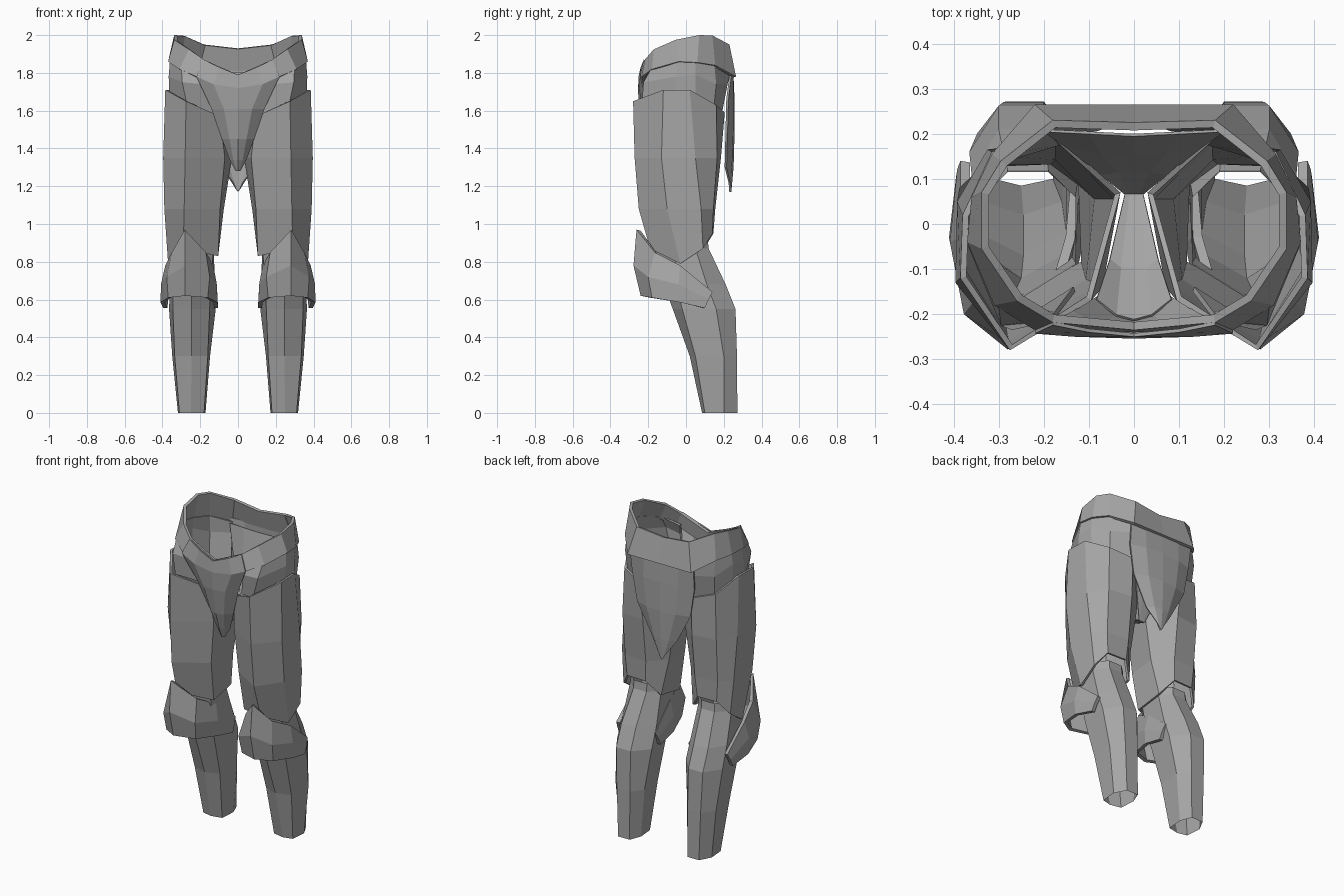
import bpy, bmesh
from mathutils import Vector

if "Cube" in bpy.data.objects:
    bpy.data.objects.remove(bpy.data.objects["Cube"], do_unlink=True)

grey = bpy.data.materials.new("plate_grey")
grey.use_nodes = True
colour = (0.38, 0.38, 0.38, 1)
grey.diffuse_color = colour
bsdf = grey.node_tree.nodes["Principled BSDF"]
bsdf.inputs["Base Color"].default_value = colour
bsdf.inputs["Roughness"].default_value = 0.7


def level(z, *xy):
    """A row of points at one height."""
    return [(x, y, z) for x, y in xy]


def loft(name, rows, core, closed=False, thick=0.0):
    """Skin rows of points, face away from core, mirror to the other side, thicken inward."""
    bm = bmesh.new()
    grid = [[bm.verts.new(p) for p in row] for row in rows]
    n = len(rows[0])
    for a, b in zip(grid, grid[1:]):
        for i in range(n if closed else n - 1):
            j = (i + 1) % n
            bm.faces.new((a[i], a[j], b[j], b[i]))
    bm.normal_update()
    out = sum(f.normal.dot(f.calc_center_median() - Vector(core)) * f.calc_area() for f in bm.faces)
    if out < 0:
        bmesh.ops.reverse_faces(bm, faces=bm.faces)
    me = bpy.data.meshes.new(name)
    bm.to_mesh(me)
    bm.free()
    me.materials.append(grey)
    ob = bpy.data.objects.new(name, me)
    bpy.context.collection.objects.link(ob)
    mirror = ob.modifiers.new("mirror", 'MIRROR')
    mirror.use_clip = True
    if thick:
        solid = ob.modifiers.new("thickness", 'SOLIDIFY')
        solid.thickness = thick
        solid.offset = -1
    return ob


# Waist belt, dipping at the front
loft("belt", [
    [(0, .225, 1.93), (.18, .23, 1.95), (.295, .14, 1.998), (.338, .07, 2.0), (.338, -.055, 1.975),
     (.26, -.17, 1.925), (.18, -.218, 1.87), (0, -.235, 1.79)],
    [(0, .265, 1.78), (.22, .265, 1.78), (.315, .155, 1.84), (.36, .06, 1.855), (.37, -.04, 1.86),
     (.31, -.18, 1.82), (.22, -.235, 1.78), (0, -.24, 1.70)],
], (0, 0, 1.85), thick=.018)

# Front crotch plate, hanging to a point
loft("front_plate", [
    [(0, -.25, 1.79), (.10, -.24, 1.83), (.18, -.224, 1.87)],
    [(0, -.254, 1.72), (.13, -.25, 1.74), (.22, -.243, 1.78)],
    level(1.61, (0, -.25), (.075, -.235), (.14, -.20)),
    level(1.45, (0, -.22), (.045, -.205), (.085, -.165)),
    level(1.34, (0, -.185), (.025, -.17), (.045, -.14)),
    level(1.28, (0, -.16), (.006, -.155), (.012, -.145)),
], (0, .2, 1.6), thick=.008)

# Strap running back between the legs, then the seat rising to the belt
loft("crotch_strap", [
    level(1.48, (0, -.215), (.04, -.205), (.085, -.17)),
    level(1.37, (0, -.10), (.03, -.10), (.055, -.08)),
    level(1.30, (0, .07), (.01, .07), (.02, .07)),
], (0, 0, 1.7), thick=.006)
loft("seat", [
    level(1.80, (0, .20), (.10, .205), (.20, .21)),
    level(1.62, (0, .16), (.07, .16), (.15, .175)),
    level(1.45, (0, .12), (.035, .12), (.075, .115)),
    level(1.30, (0, .07), (.01, .07), (.02, .07)),
], (0, -.3, 1.6), thick=.006)

# Hip band between belt and thighs
loft("hip_band", [
    [(.18, -.205, 1.80), (.30, -.18, 1.83), (.36, -.04, 1.87), (.35, .05, 1.86), (.305, .15, 1.845),
     (.20, .235, 1.80)],
    [(.18, -.215, 1.74), (.295, -.225, 1.75), (.367, -.05, 1.78), (.36, .05, 1.79),
     (.31, .16, 1.74), (.20, .22, 1.74)],
    [(.13, -.15, 1.58), (.27, -.235, 1.63), (.362, -.06, 1.66), (.357, .05, 1.66), (.30, .145, 1.59),
     (.17, .185, 1.56)],
], (0, 0, 1.75), thick=.012)

# Hanging back plate
loft("back_plate", [
    level(1.82, (0, .25), (.12, .25), (.22, .245)),
    level(1.66, (0, .257), (.12, .252), (.215, .225)),
    level(1.48, (0, .257), (.10, .25), (.185, .22)),
    level(1.30, (0, .252), (.05, .243), (.09, .215)),
    [(0, .24, 1.17), (.012, .24, 1.185), (.03, .235, 1.215)],
], (0, -.5, 1.5), thick=.012)

# Thigh shells
loft("thigh_plates", [
    [(.275, -.28, 1.65), (.385, -.12, 1.71), (.38, .02, 1.71), (.315, .16, 1.63),
     (.18, .205, 1.59), (.03, .07, 1.45), (.095, -.17, 1.57)],
    level(1.35, (.28, -.272), (.396, -.13), (.392, .05), (.325, .165), (.17, .185),
          (.032, .06), (.07, -.14)),
    level(1.08, (.285, -.25), (.39, -.10), (.387, .08), (.32, .145), (.17, .155),
          (.075, .06), (.095, -.13)),
    [(.29, -.19, .87), (.37, -.03, .79), (.37, .09, .87), (.31, .14, .95),
     (.18, .145, .95), (.11, .09, .86), (.105, -.09, .83)],
], (.24, 0, 1.25), closed=True, thick=.014)

# Open shin and calf shells, reaching forward under the knee guards
loft("lower_legs", [
    level(0, (.25, .085), (.31, .10), (.318, .20), (.28, .272), (.20, .272), (.172, .20), (.18, .10)),
    level(.30, (.245, .02), (.335, .05), (.348, .20), (.29, .27), (.20, .27), (.148, .20), (.16, .05)),
    level(.55, (.245, -.07), (.345, -.02), (.365, .16), (.30, .262), (.20, .262), (.118, .17), (.15, -.02)),
    level(.68, (.25, -.12), (.345, -.05), (.36, .11), (.30, .21), (.20, .21), (.12, .12), (.145, -.06)),
    level(.87, (.275, -.175), (.345, -.06), (.35, .05), (.28, .12), (.19, .12), (.13, .06), (.13, -.085)),
    level(.92, (.275, -.18), (.345, -.07), (.345, .05), (.28, .115), (.19, .115), (.13, .06), (.13, -.09)),
], (.25, .1, .5), closed=True)

# Knee guards wrapping round the front of each knee
loft("knee_guards", [
    [(.395, .10, .555), (.41, -.03, .585), (.37, -.18, .61), (.28, -.24, .62),
     (.16, -.19, .61), (.108, -.03, .585), (.105, .10, .555)],
    [(.392, .12, .60), (.408, -.04, .68), (.377, -.20, .72), (.28, -.278, .78),
     (.15, -.21, .72), (.112, -.04, .68), (.108, .12, .60)],
    [(.385, .14, .64), (.385, -.03, .78), (.35, -.165, .85), (.282, -.262, .97),
     (.17, -.165, .85), (.13, -.03, .78), (.115, .14, .64)],
], (.255, .1, .7), thick=.022)
